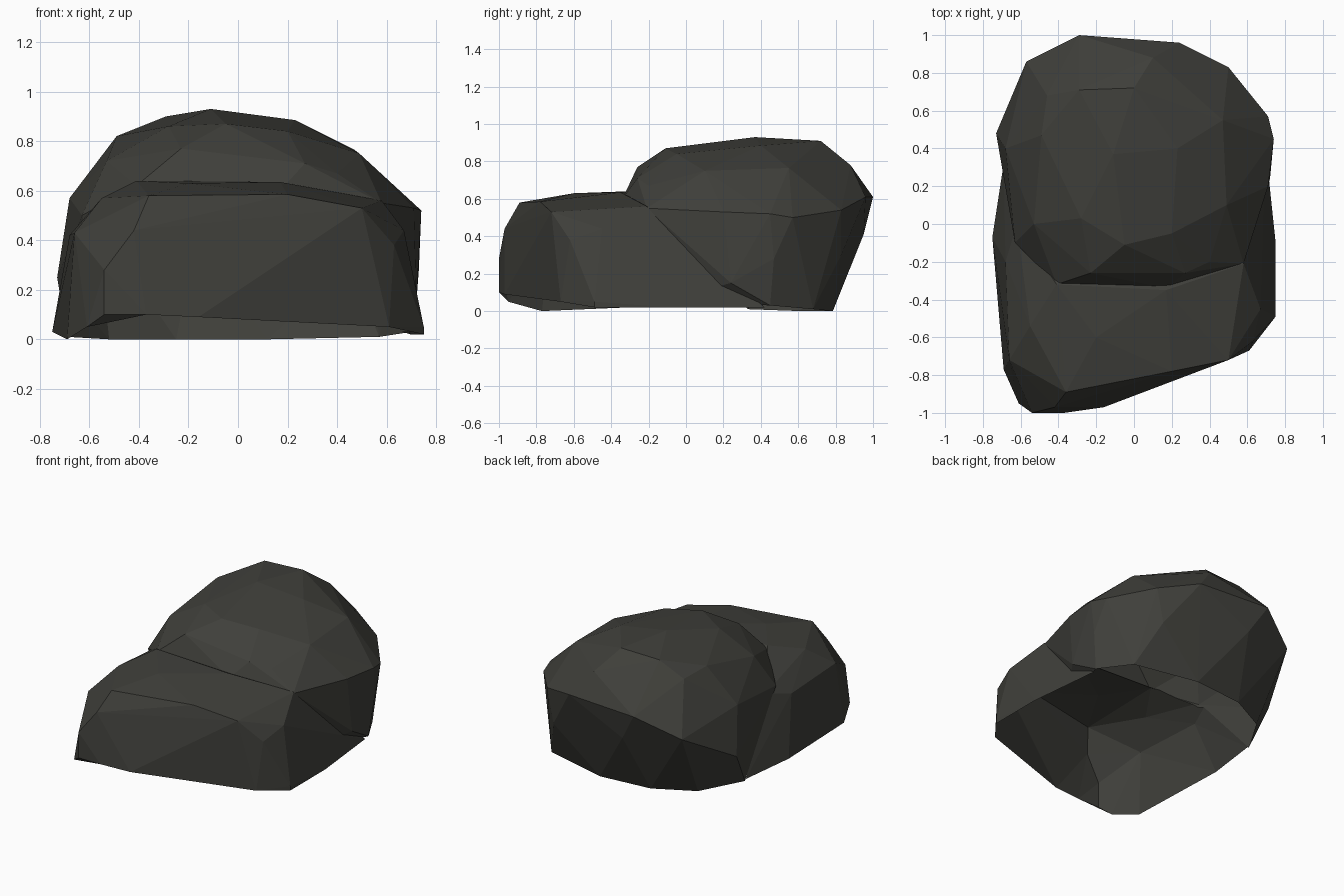
import bpy, bmesh

if "Cube" in bpy.data.objects:
    bpy.data.objects.remove(bpy.data.objects["Cube"])

stone = bpy.data.materials.new("dark_stone")
stone.diffuse_color = (0.05, 0.05, 0.043, 1)
stone.use_nodes = True
stone.node_tree.nodes["Principled BSDF"].inputs["Base Color"].default_value = stone.diffuse_color


def hull(name, points):
    """Faceted boulder: convex hull around a handful of corner points."""
    bm = bmesh.new()
    for p in points:
        bm.verts.new(p)
    res = bmesh.ops.convex_hull(bm, input=bm.verts)
    junk = [g for g in res["geom_interior"] + res["geom_unused"]
            if isinstance(g, bmesh.types.BMVert)]
    bmesh.ops.delete(bm, geom=list(set(junk)), context='VERTS')
    bmesh.ops.recalc_face_normals(bm, faces=bm.faces)
    me = bpy.data.meshes.new(name)
    bm.to_mesh(me)
    bm.free()
    me.materials.append(stone)
    ob = bpy.data.objects.new(name, me)
    bpy.context.collection.objects.link(ob)
    return ob


# Rounded rear boulder
dome = hull("rear_boulder", [
    (-.11, .37, .93), (0, .72, .91), (.23, .4, .885), (-.29, .71, .90),
    (-.28, .03, .86), (-.05, -.11, .87), (.2, -.05, .84),
    (.1, .88, .78), (-.46, .68, .80), (-.49, .47, .82), (-.53, 0, .72),
    (.47, .55, .765), (.49, .1, .75), (.4, -.2, .67),
    (-.23, -.26, .77), (.27, -.26, .71),
    (-.41, -.32, .62), (.17, -.34, .6), (.58, -.21, .55), (-.63, -.1, .5),
    (-.29, 1, .61), (.24, .96, .61), (.5, .83, .54), (.71, .57, .5),
    (.74, .45, .52), (.71, .2, .53), (-.57, .86, .47), (-.68, .4, .57),
    (-.73, .48, .25), (-.17, .95, .41), (.45, .83, .3), (.73, .47, .28),
    (.72, .24, .15), (.70, .45, .03), (.57, .68, .01), (.12, .785, 0),
    (-.25, .75, 0), (-.52, .61, 0), (-.69, .33, .01),
    (-.5, -.1, .06), (.5, -.1, .06)])

# Low front slab, running back under the boulder
slab = hull("front_slab", [
    (-.54, -1, .1), (-.37, -1, .1), (-.16, -.97, .09), (.2, -.81, .07),
    (.61, -.67, .05), (.75, -.49, .05), (.75, -.49, .02), (-.61, -.95, .05),
    (-.69, -.77, 0), (-.5, -.78, 0), (.5, -.58, .01), (-.75, -.07, .03),
    (.75, -.1, .02), (.695, .42, .02), (-.69, .32, .02),
    (-.54, -1, .28), (-.42, -.97, .44), (-.16, -.9, .45), (-.66, -.72, .43),
    (-.68, -.2, .42), (-.36, -.89, .58), (.2, -.78, .585), (.5, -.72, .53),
    (.63, -.62, .38), (.67, -.45, .44), (-.55, -.54, .57), (-.41, -.32, .64),
    (.17, -.35, .635), (.58, -.21, .56), (-.2, -.6, .63), (-.62, 0, .48)])

# Fuse both into one skin
bpy.context.view_layer.objects.active = dome
mod = dome.modifiers.new("fuse", 'BOOLEAN')
mod.object, mod.operation, mod.solver = slab, 'UNION', 'EXACT'
bpy.ops.object.modifier_apply(modifier=mod.name)
bpy.data.objects.remove(slab)
dome.name = "boulder"

# The rock is a hollow shell: drop the faces it stands on
bm = bmesh.new()
bm.from_mesh(dome.data)
base = [f for f in bm.faces
        if max(v.co.z for v in f.verts) < 0.045
        or (f.normal.z < -0.75 and f.calc_center_median().z < 0.13)]
bmesh.ops.delete(bm, geom=base, context='FACES')
for f in bm.faces:
    f.smooth = False
    f.material_index = 0
bm.to_mesh(dome.data)
bm.free()
